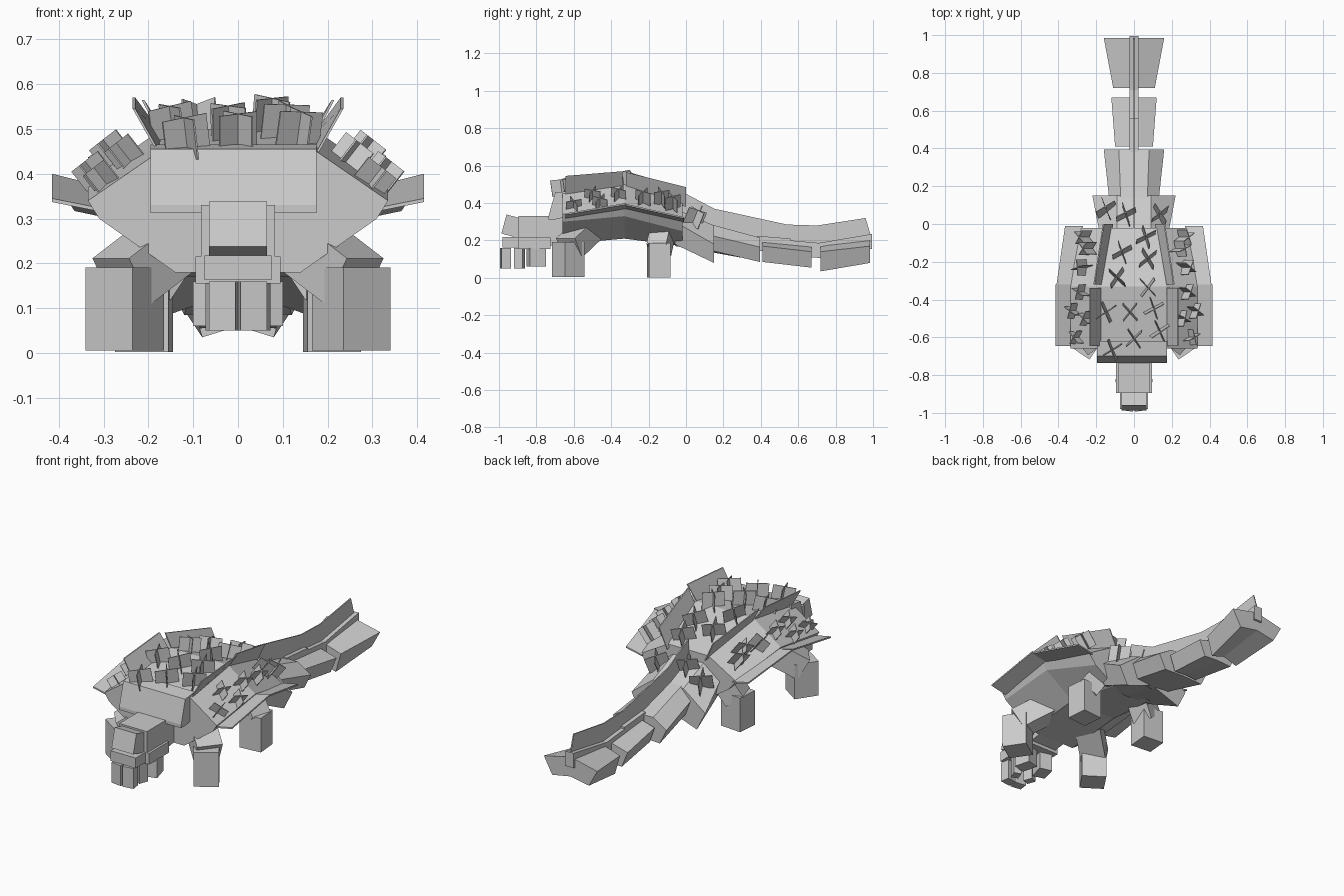
import bpy, bmesh, math, random
from mathutils import Matrix, Vector, Euler

cube = bpy.data.objects.get("Cube")
if cube:
    bpy.data.objects.remove(cube, do_unlink=True)
random.seed(4)

gray = bpy.data.materials.new("plain_gray")
gray.use_nodes = True
gray.diffuse_color = (0.6, 0.6, 0.6, 1)
gray.node_tree.nodes["Principled BSDF"].inputs["Base Color"].default_value = (0.6, 0.6, 0.6, 1)


def finish(name, bm):
    bmesh.ops.recalc_face_normals(bm, faces=bm.faces)
    mesh = bpy.data.meshes.new(name)
    bm.to_mesh(mesh)
    bm.free()
    mesh.materials.append(gray)
    obj = bpy.data.objects.new(name, mesh)
    bpy.context.collection.objects.link(obj)
    return obj


def box(name, loc, size, rot=(0, 0, 0)):
    """Box given by centre, full size and rotation in degrees."""
    bm = bmesh.new()
    turn = Euler([math.radians(a) for a in rot]).to_matrix().to_4x4()
    bmesh.ops.create_cube(bm, size=1, matrix=Matrix.Translation(loc) @ turn @ Matrix.Diagonal((*size, 1)))
    return finish(name, bm)


def loft(name, stations, side=1):
    """Solid through cross-sections: a list of (y, [(x, z), ...])."""
    bm = bmesh.new()
    rings = [[bm.verts.new((side * x, y, z)) for x, z in ring] for y, ring in stations]
    for a, b in zip(rings, rings[1:]):
        for i in range(len(a)):
            j = (i + 1) % len(a)
            bm.faces.new((a[i], a[j], b[j], b[i]))
    bm.faces.new(rings[0])
    bm.faces.new(rings[-1])
    return finish(name, bm)


def mirror_ring(half):
    return half + [(-x, z) for x, z in reversed(half)]


def strip(a, b, t=0.008):
    """Thin cross-section from point a to point b."""
    return [a, b, (b[0], b[1] - t), (a[0], a[1] - t)]


def limb(name, start, end, width, depth):
    """Box running between two points."""
    a, b = Vector(start), Vector(end)
    d = b - a
    turn = d.to_track_quat("Z", "X").to_matrix().to_4x4()
    bm = bmesh.new()
    bmesh.ops.create_cube(bm, size=1, matrix=Matrix.Translation((a + b) / 2) @ turn
                          @ Matrix.Diagonal((width, depth, d.length, 1)))
    return finish(name, bm)


def tuft(name, loc, width, height, tilt, yaw, pitch=0):
    """Two crossed upright plates standing on a surface."""
    bm = bmesh.new()
    turn = Euler((math.radians(pitch), math.radians(tilt), 0)).to_matrix().to_4x4()
    for extra in (0, 80):
        spin = Matrix.Rotation(math.radians(yaw + extra), 4, "Z")
        bmesh.ops.create_cube(bm, size=1, matrix=Matrix.Translation(loc) @ turn @ spin
                              @ Matrix.Translation((0, 0, height / 2))
                              @ Matrix.Diagonal((width, 0.004, height, 1)))
    return finish(name, bm)


# Body and shell
loft("shell_body", [
    (-0.66, mirror_ring([(0.175, 0.45), (0.335, 0.34), (0.31, 0.30), (0.14, 0.18)])),
    (-0.33, mirror_ring([(0.17, 0.50), (0.335, 0.385), (0.31, 0.33), (0.14, 0.21)])),
    (-0.02, mirror_ring([(0.12, 0.40), (0.285, 0.305), (0.24, 0.25), (0.12, 0.17)])),
])
loft("shell_front_plate", [
    (-0.735, [(-0.195, 0.312), (0.175, 0.312), (0.175, 0.33), (-0.195, 0.33)]),
    (-0.70, [(-0.195, 0.312), (0.175, 0.312), (0.175, 0.455), (-0.195, 0.455)]),
    (-0.62, [(-0.195, 0.33), (0.175, 0.33), (0.175, 0.465), (-0.195, 0.465)]),
])

for side, word in ((1, "left"), (-1, "right")):
    # Flat rim and flared upright panels along the shell
    loft(word + "_front_rim", [(-0.645, strip((0.315, 0.325), (0.415, 0.345))),
                               (-0.32, strip((0.315, 0.375), (0.415, 0.40)))], side)
    loft(word + "_rear_rim", [(-0.32, strip((0.315, 0.375), (0.41, 0.395))),
                              (-0.01, strip((0.27, 0.305), (0.365, 0.325)))], side)
    loft(word + "_front_panel", [
        (-0.645, [(0.17, 0.44), (0.176, 0.44), (0.235, 0.545), (0.229, 0.545)]),
        (-0.34, [(0.17, 0.49), (0.176, 0.49), (0.235, 0.57), (0.229, 0.57)])], side)
    loft(word + "_rear_panel", [
        (-0.32, [(0.16, 0.47), (0.166, 0.47), (0.215, 0.565), (0.209, 0.565)]),
        (0.0, [(0.11, 0.38), (0.116, 0.38), (0.165, 0.485), (0.159, 0.485)])], side)

    # Legs
    box(word + "_front_foot", (side * 0.2525, -0.63, 0.098), (0.126, 0.126, 0.185), (0, 0, side * 34))
    limb(word + "_front_upper_leg", (side * 0.26, -0.625, 0.16), (side * 0.13, -0.52, 0.26), 0.12, 0.13)
    box(word + "_rear_foot", (side * 0.21, -0.145, 0.094), (0.12, 0.115, 0.184), (0, 0, side * 5))
    limb(word + "_rear_upper_leg", (side * 0.21, -0.145, 0.15), (side * 0.13, -0.12, 0.27), 0.11, 0.11)

    # Tail side plates, sloping down and outwards from the ridge
    loft(word + "_tail_base", [
        (-0.06, [(0, 0.37), (0.09, 0.37), (0.18, 0.30), (0.15, 0.18), (0, 0.17)]),
        (0.15, [(0, 0.28), (0.09, 0.28), (0.22, 0.18), (0.17, 0.08), (0, 0.14)])], side)
    loft(word + "_tail_first", [
        (0.12, [(0, 0.29), (0.07, 0.29), (0.13, 0.23), (0.10, 0.15), (0, 0.14)]),
        (0.395, [(0, 0.215), (0.08, 0.215), (0.16, 0.165), (0.12, 0.085), (0, 0.09)])], side)
    loft(word + "_tail_second", [
        (0.41, [(0, 0.19), (0.03, 0.19), (0.10, 0.17), (0.07, 0.085), (0, 0.09)]),
        (0.67, [(0, 0.165), (0.03, 0.165), (0.12, 0.14), (0.085, 0.055), (0, 0.06)])], side)
    loft(word + "_tail_tip", [
        (0.72, [(0, 0.175), (0.11, 0.14), (0.08, 0.035), (0, 0.06)]),
        (0.985, [(0, 0.205), (0.16, 0.17), (0.11, 0.08), (0, 0.10)])], side)

# Tail ridge and tall dorsal fin
for name, y0, z0, y1, z1 in (("ridge_first", 0.38, 0.225, 0.56, 0.21), ("ridge_second", 0.56, 0.20, 0.73, 0.185),
                             ("ridge_tip", 0.70, 0.185, 0.995, 0.235)):
    loft(name, [(y, mirror_ring([(0.025, z), (0.025, z - 0.08)])) for y, z in ((y0, z0), (y1, z1))])
loft("dorsal_fin", [(y, mirror_ring([(0.003, top), (0.003, low)])) for y, top, low in (
    (-0.02, 0.46, 0.34), (0.15, 0.37, 0.24), (0.54, 0.285, 0.17), (0.70, 0.28, 0.15), (0.96, 0.32, 0.18), (0.99, 0.22, 0.18))])

# Head
box("neck", (0, -0.68, 0.25), (0.16, 0.16, 0.14), (8, 0, 0))
box("head", (0, -0.80, 0.265), (0.165, 0.19, 0.13))
box("snout", (0, -0.925, 0.275), (0.13, 0.10, 0.105), (-15, 0, 0))
box("jaw", (0, -0.81, 0.185), (0.19, 0.17, 0.06))
box("jaw_tip", (0, -0.93, 0.19), (0.15, 0.10, 0.055))

# Hanging plates under the jaw
for side in (1, -1):
    box("beard_front", (side * 0.032, -0.965, 0.105), (0.06, 0.05, 0.11), (0, 0, side * 8))
    box("beard_middle", (side * 0.045, -0.89, 0.105), (0.04, 0.05, 0.11), (0, 0, side * -20))
    box("beard_rear", (side * 0.055, -0.80, 0.11), (0.07, 0.09, 0.10), (0, 0, side * 15))

# Crossed plates scattered over the shell and tail base
crown = [(-0.14, 0.06), (-0.04, 0.03), (0.13, 0.03), (-0.06, -0.165), (0.06, -0.085), (0.07, -0.2),
         (-0.085, -0.3), (0.07, -0.33), (-0.02, -0.46), (-0.14, -0.46), (0.0, -0.6), (0.13, -0.56),
         (-0.11, -0.66), (0.1, -0.44)]
for x, y in crown:
    if y > -0.05:
        z, pitch = 0.33 - 0.4 * y - max(0, abs(x) - 0.09) * 0.7, -22
    elif y > -0.33:
        z, pitch = 0.39 - 0.32 * (y + 0.02), -18
    else:
        z, pitch = 0.49 + 0.13 * (y + 0.33), 8
    tuft("shell_tuft", (x, y, z - 0.01), 0.115, 0.09, 60 * x, random.uniform(25, 60), pitch)
for side in (1, -1):
    for y, x in ((-0.60, 0.27), (-0.50, 0.22), (-0.46, 0.29), (-0.36, 0.25), (-0.23, 0.25), (-0.13, 0.22), (-0.07, 0.24)):
        z = 0.45 - (x - 0.2) * 0.7 - 0.2 * abs(y + 0.33)
        tuft("side_tuft", (side * x, y, z), 0.085, 0.085, side * 38, random.uniform(10, 80))
